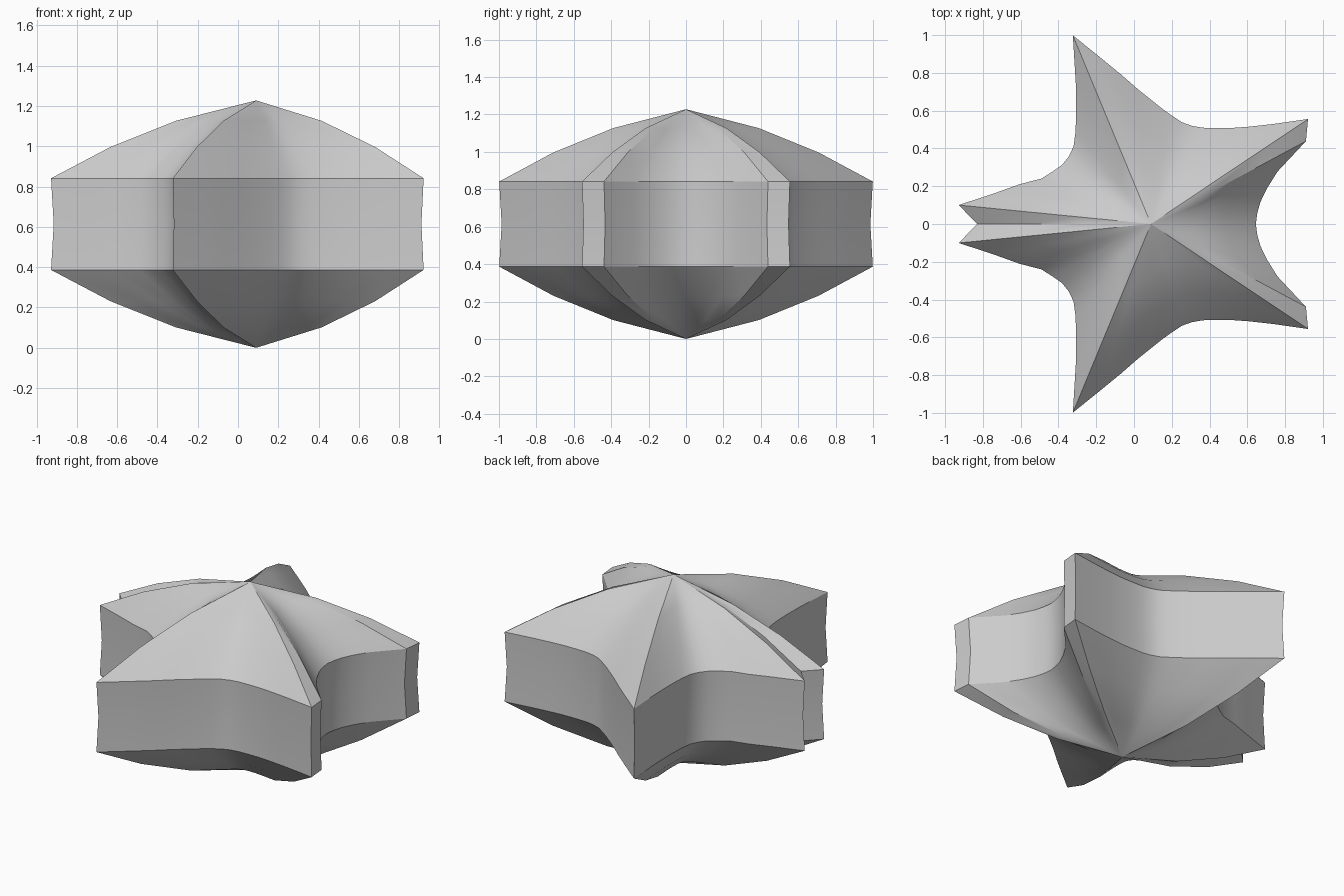
import bpy
import bmesh
from math import cos, sin, pi, radians

cube = bpy.data.objects.get("Cube")
if cube:
    bpy.data.objects.remove(cube, do_unlink=True)

# One plain grey for the whole body
grey = bpy.data.materials.new("plain_grey")
grey.use_nodes = True
colour = (0.6, 0.6, 0.6, 1)
grey.diffuse_color = colour
grey.node_tree.nodes["Principled BSDF"].inputs["Base Color"].default_value = colour

# Half outline of the star: radius at even angles from +x round to -x
HALF_RADII = [.555, .565, .59, .64, .725, .93, 1, .834, .728, .657, .611,
              .578, .563, .563, .583, .613, .658, .718, .806, .92, 1.081,
              .845, .713, .63, .58, .563, .565, .59, .628, .726, .841, 1.023, .92]
RADII = HALF_RADII + HALF_RADII[-2:0:-1]
COUNT = len(RADII)
CENTRE_X, CENTRE_Z = .09, .614

# Upper profile as (outline scale, height above the middle), mirrored below
UPPER = [(.39, .513), (.71, .383), (1, .2275)]
PROFILE = UPPER + [(.987, 0)] + [(s, -h) for s, h in reversed(UPPER)]


def add_ring(bm, scale, height):
    ring = []
    for i, radius in enumerate(RADII):
        angle = 2 * pi * i / COUNT
        ring.append(bm.verts.new((CENTRE_X + scale * radius * cos(angle),
                                  scale * radius * sin(angle),
                                  CENTRE_Z + height)))
    return ring


def build_star():
    bm = bmesh.new()
    rings = [add_ring(bm, s, h) for s, h in PROFILE]
    top = bm.verts.new((CENTRE_X, 0, 2 * CENTRE_Z))
    bottom = bm.verts.new((CENTRE_X, 0, 0))
    for i in range(COUNT):
        j = (i + 1) % COUNT
        # Pointed caps
        bm.faces.new((top, rings[0][i], rings[0][j]))
        bm.faces.new((bottom, rings[-1][j], rings[-1][i]))
        # Walls between neighbouring rings
        for upper, lower in zip(rings, rings[1:]):
            bm.faces.new((upper[i], lower[i], lower[j], upper[j]))
    bmesh.ops.recalc_face_normals(bm, faces=bm.faces)
    mesh = bpy.data.meshes.new("star_body")
    bm.to_mesh(mesh)
    bm.free()
    mesh.materials.append(grey)
    body = bpy.data.objects.new("star_body", mesh)
    bpy.context.collection.objects.link(body)
    return body


# Smooth flanks with crisp ridges and rim
star = build_star()
bpy.ops.object.select_all(action="DESELECT")
star.select_set(True)
bpy.context.view_layer.objects.active = star
bpy.ops.object.shade_smooth_by_angle(angle=radians(30))
